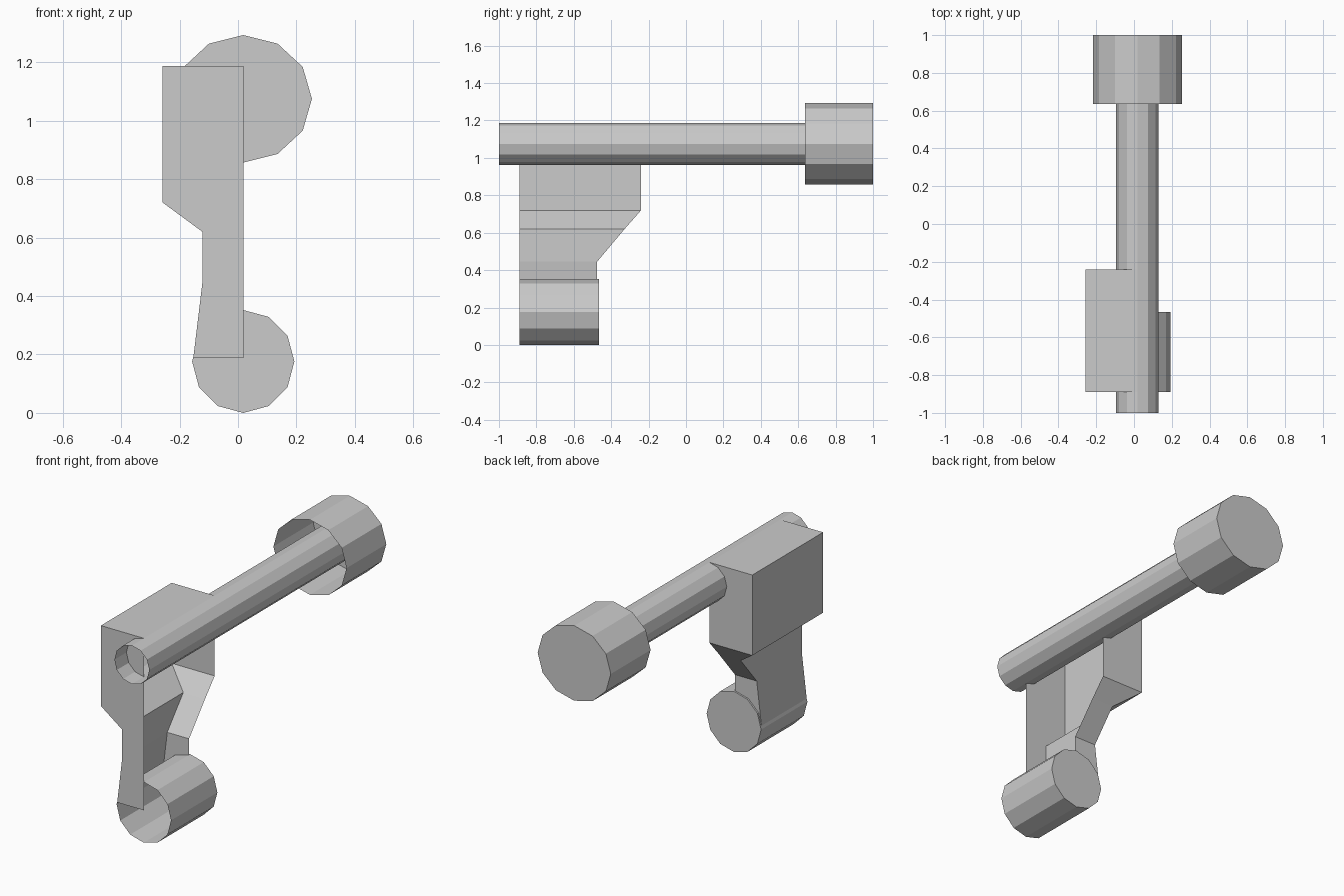
import bpy, bmesh
from math import sin, cos, pi

if "Cube" in bpy.data.objects:
    bpy.data.objects.remove(bpy.data.objects["Cube"])

AXIS_X = 0.018   # shared centre line of all round parts


def make_object(name, bm):
    mesh = bpy.data.meshes.new(name)
    bm.to_mesh(mesh)
    bm.free()
    obj = bpy.data.objects.new(name, mesh)
    bpy.context.collection.objects.link(obj)
    return obj


def tube(name, z, rx, rz, y0, y1, back_cap=True):
    """12-sided shell along y, open at the front."""
    bm = bmesh.new()
    rings = []
    for y in (y0, y1):
        rings.append([bm.verts.new((AXIS_X + rx * sin(i * pi / 6), y,
                                    z + rz * cos(i * pi / 6))) for i in range(12)])
    front, back = rings
    for i in range(12):
        j = (i + 1) % 12
        bm.faces.new((front[i], back[i], back[j], front[j]))
    if back_cap:
        bm.faces.new(back)
    bmesh.ops.recalc_face_normals(bm, faces=bm.faces)
    return make_object(name, bm)


# Long thin tube, wide end drum, and lower drum
tube("long_tube", 1.075, 0.112, 0.112, -1.0, 0.99, back_cap=False)
tube("end_drum", 1.075, 0.235, 0.218, 0.635, 1.0)
tube("lower_drum", 0.176, 0.175, 0.176, -0.89, -0.465)

# Half bracket: levels of (z, left x, back y), open on its right side
FRONT_Y = -0.89
levels = [(1.187, -0.258, -0.24), (0.72, -0.258, -0.24), (0.62, -0.122, -0.328),
          (0.445, -0.122, -0.475), (0.188, -0.153, -0.475)]
bm = bmesh.new()
rows = [[bm.verts.new(p) for p in ((AXIS_X, FRONT_Y, z), (x, FRONT_Y, z),
                                   (x, y, z), (AXIS_X, y, z))]
        for z, x, y in levels]
bm.faces.new(rows[0])
for a, b in zip(rows, rows[1:]):
    for i in range(3):
        bm.faces.new((a[i], b[i], b[i + 1], a[i + 1]))
bmesh.ops.recalc_face_normals(bm, faces=bm.faces)
# Make the top face point up
bm.faces.ensure_lookup_table()
bm.normal_update()
if bm.faces[0].normal.z < 0:
    bmesh.ops.reverse_faces(bm, faces=bm.faces)
make_object("half_bracket", bm)
